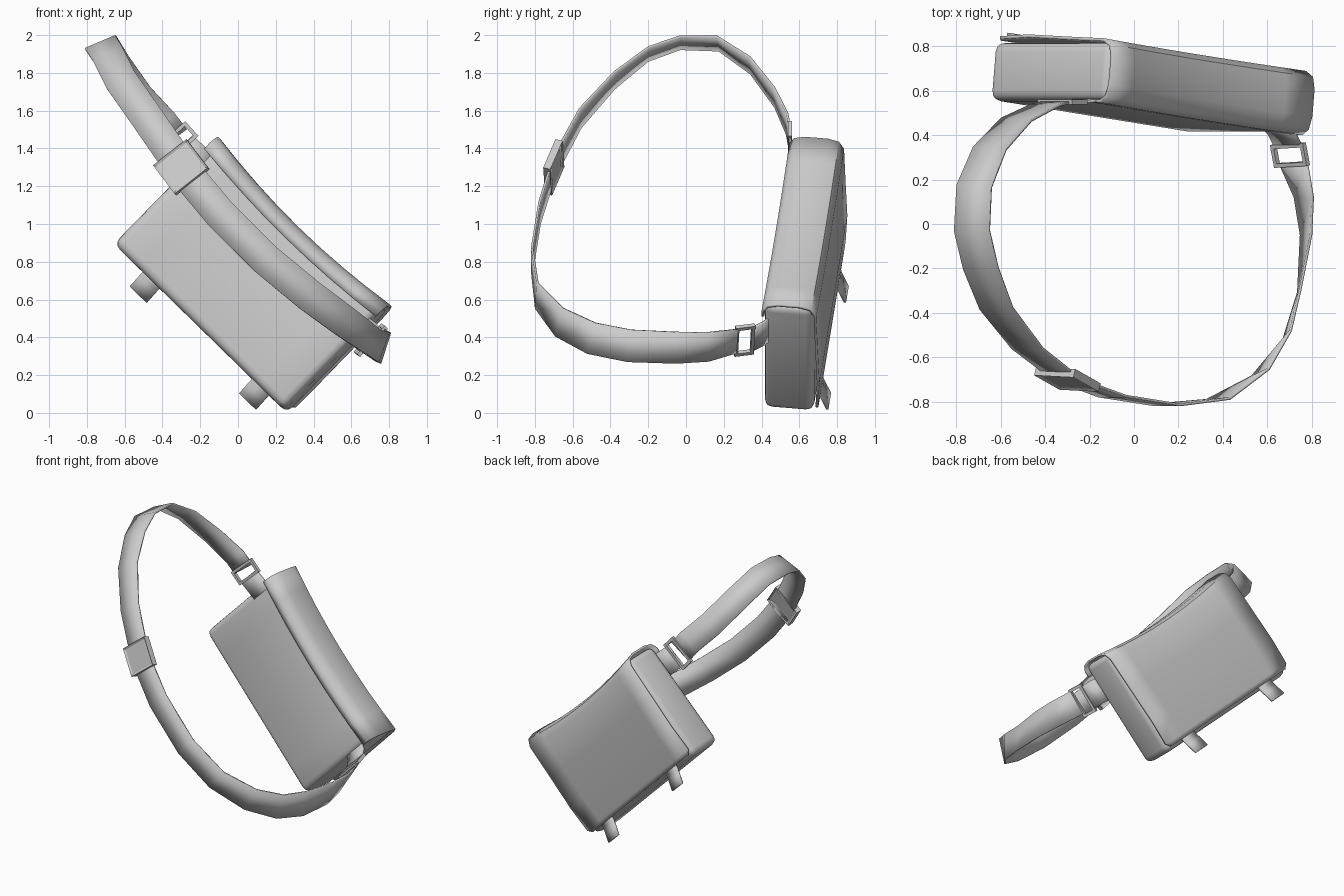
import bpy, bmesh, math
from mathutils import Vector, Matrix

if "Cube" in bpy.data.objects:
    bpy.data.objects.remove(bpy.data.objects["Cube"], do_unlink=True)

grey = bpy.data.materials.new("light grey")
grey.use_nodes = True
COLOUR = (0.6, 0.6, 0.6, 1)
grey.diffuse_color = COLOUR
grey.node_tree.nodes["Principled BSDF"].inputs["Base Color"].default_value = COLOUR

# Bag frame: local x along the bag, y towards the flap side, z up the bag
along = Vector((0.711, -0.115, -0.695)).normalized()
up = Vector((1, 0, 1))
up = (up - along * up.dot(along)).normalized()
out = up.cross(along)
BAG = Matrix((along, out, up)).transposed().to_4x4()
BAG.translation = (0.07, 0.617, 0.722)
HALF = 0.635


def finish(name, bm, angle=40, thickness=0):
    bmesh.ops.recalc_face_normals(bm, faces=bm.faces)
    mesh = bpy.data.meshes.new(name)
    bm.to_mesh(mesh)
    bm.free()
    mesh.materials.append(grey)
    obj = bpy.data.objects.new(name, mesh)
    bpy.context.collection.objects.link(obj)
    if thickness:
        solid = obj.modifiers.new("thickness", "SOLIDIFY")
        solid.thickness = thickness
        solid.offset = 0
    bpy.ops.object.select_all(action="DESELECT")
    obj.select_set(True)
    bpy.context.view_layer.objects.active = obj
    bpy.ops.object.shade_smooth_by_angle(angle=math.radians(angle))
    return obj


def sag(p):
    """Let the top of the bag droop between its ends."""
    droop = 0.045 * max(0, 1 - (p.x / HALF) ** 2)
    p.z -= droop * min(1, max(0, p.z / 0.38))


def ribbon(points, sides, widths, cols=1):
    """Band through points, spread along the matching side directions."""
    bm = bmesh.new()
    rows = []
    for p, d, w in zip(points, sides, widths):
        rows.append([bm.verts.new(p + d * w * (i / cols - 0.5)) for i in range(cols + 1)])
    for a, b in zip(rows, rows[1:]):
        for i in range(cols):
            bm.faces.new((a[i], a[i + 1], b[i + 1], b[i]))
    return bm


def box(bm, size, matrix):
    return bmesh.ops.create_cube(bm, size=1, matrix=matrix @ Matrix.Diagonal((*size, 1)))


def frame(origin, side, tangent):
    """Local x across the strap, y along it, z facing away from it."""
    side = (side - tangent * side.dot(tangent)).normalized()
    m = Matrix((side, tangent, side.cross(tangent))).transposed().to_4x4()
    m.translation = origin
    return m


# Bag body: rounded box with a drooping top
bm = bmesh.new()
box(bm, (2 * HALF, 0.265, 0.77), Matrix.Identity(4))
bmesh.ops.bevel(bm, geom=bm.edges[:], offset=0.045, segments=3, profile=0.5, affect="EDGES")
for i in range(-3, 4):
    bmesh.ops.bisect_plane(bm, geom=bm.verts[:] + bm.edges[:] + bm.faces[:],
                           plane_co=(i * 0.15, 0, 0), plane_no=(1, 0, 0))
for v in bm.verts:
    sag(v.co)
bm.transform(BAG)
finish("bag_body", bm)

# Flap: wraps over the top and down the outer side
profile = [(-0.138, 0.31), (-0.138, 0.35), (-0.115, 0.385), (-0.06, 0.4), (0.06, 0.4),
           (0.115, 0.385), (0.14, 0.34), (0.148, 0.1), (0.158, -0.15), (0.15, -0.33), (0.148, -0.36)]
points = [Vector((0, y, z)) for y, z in profile]
widths = [2 * HALF + 0.01] * (len(points) - 1) + [2 * HALF - 0.06]
bm = ribbon(points, [Vector((1, 0, 0))] * len(points), widths, cols=8)
for v in bm.verts:
    sag(v.co)
bm.transform(BAG)
finish("flap", bm, thickness=0.014)

# Closing tabs below the flap
for name, x in (("right_closing_tab", -0.385), ("left_closing_tab", 0.43)):
    points = [Vector((x, y, z)) for y, z in ((0.14, -0.28), (0.15, -0.38), (0.165, -0.42), (0.19, -0.485))]
    bm = ribbon(points, [Vector((1, 0, 0))] * 4, [0.125] * 4)
    bm.transform(BAG)
    finish(name, bm, thickness=0.012)

# Shoulder strap: centre line with the tilt of the band in degrees
path = [
    (-0.34, 0.55, 1.45, 45), (-0.40, 0.535, 1.53, 42), (-0.53, 0.47, 1.67, 33),
    (-0.65, 0.34, 1.84, 28), (-0.72, 0.17, 1.955, 24), (-0.73, -0.03, 1.96, 23),
    (-0.69, -0.2, 1.9, 24), (-0.62, -0.38, 1.76, 30), (-0.48, -0.56, 1.56, 38),
    (-0.3, -0.7, 1.3, 45), (-0.1, -0.775, 1.06, 45), (0.15, -0.815, 0.81, 50),
    (0.38, -0.79, 0.62, 62), (0.57, -0.67, 0.48, 78), (0.69, -0.5, 0.395, 86),
    (0.745, -0.3, 0.355, 88), (0.775, -0.05, 0.345, 75), (0.765, 0.12, 0.35, 62),
    (0.72, 0.27, 0.38, 45)]
centres = [Vector(p[:3]) for p in path]
frames = []
for i, p in enumerate(path):
    tangent = (centres[min(i + 1, len(path) - 1)] - centres[max(i - 1, 0)]).normalized()
    tilt = math.radians(p[3])
    frames.append(frame(centres[i], Vector((math.cos(tilt), 0, math.sin(tilt))), tangent))
sides = [m.col[0].to_3d() for m in frames]
bm = ribbon(centres, sides, [0.172] * len(path))
finish("shoulder_strap", bm, thickness=0.012)

# Rings with their anchor tabs at both ends of the bag
diagonal = Vector((1, 0, 1)).normalized()
anchors = {
    "right": [(-0.16, 0.57, 1.27), (-0.22, 0.555, 1.335), (-0.3, 0.55, 1.41), (-0.345, 0.55, 1.46)],
    "left": [(0.61, 0.46, 0.46), (0.665, 0.41, 0.42), (0.695, 0.35, 0.39), (0.71, 0.27, 0.38)]}
for side, pts in anchors.items():
    pts = [Vector(p) for p in pts]
    tab = pts[:3]
    finish(side + "_anchor_tab", ribbon(tab, [diagonal] * 3, [0.17] * 3), thickness=0.014)
    m = frame((pts[2] + pts[3]) / 2, diagonal, (pts[3] - pts[2]).normalized())
    bm = bmesh.new()
    for s in (-1, 1):
        box(bm, (0.02, 0.105, 0.022), m @ Matrix.Translation((s * 0.095, 0, 0)))
        box(bm, (0.17, 0.018, 0.022), m @ Matrix.Translation((0, s * 0.043, 0)))
    finish(side + "_ring", bm, 30)

# Strap slider: raised plate with a sunken face
m = frames[9]
bm = bmesh.new()
box(bm, (0.225, 0.2, 0.04), Matrix.Identity(4))
bm.normal_update()
faces = [f for f in bm.faces if abs(f.normal.z) > 0.9]
bmesh.ops.inset_individual(bm, faces=faces, thickness=0.018, depth=-0.008)
bm.transform(m)
finish("strap_slider", bm, 30)
